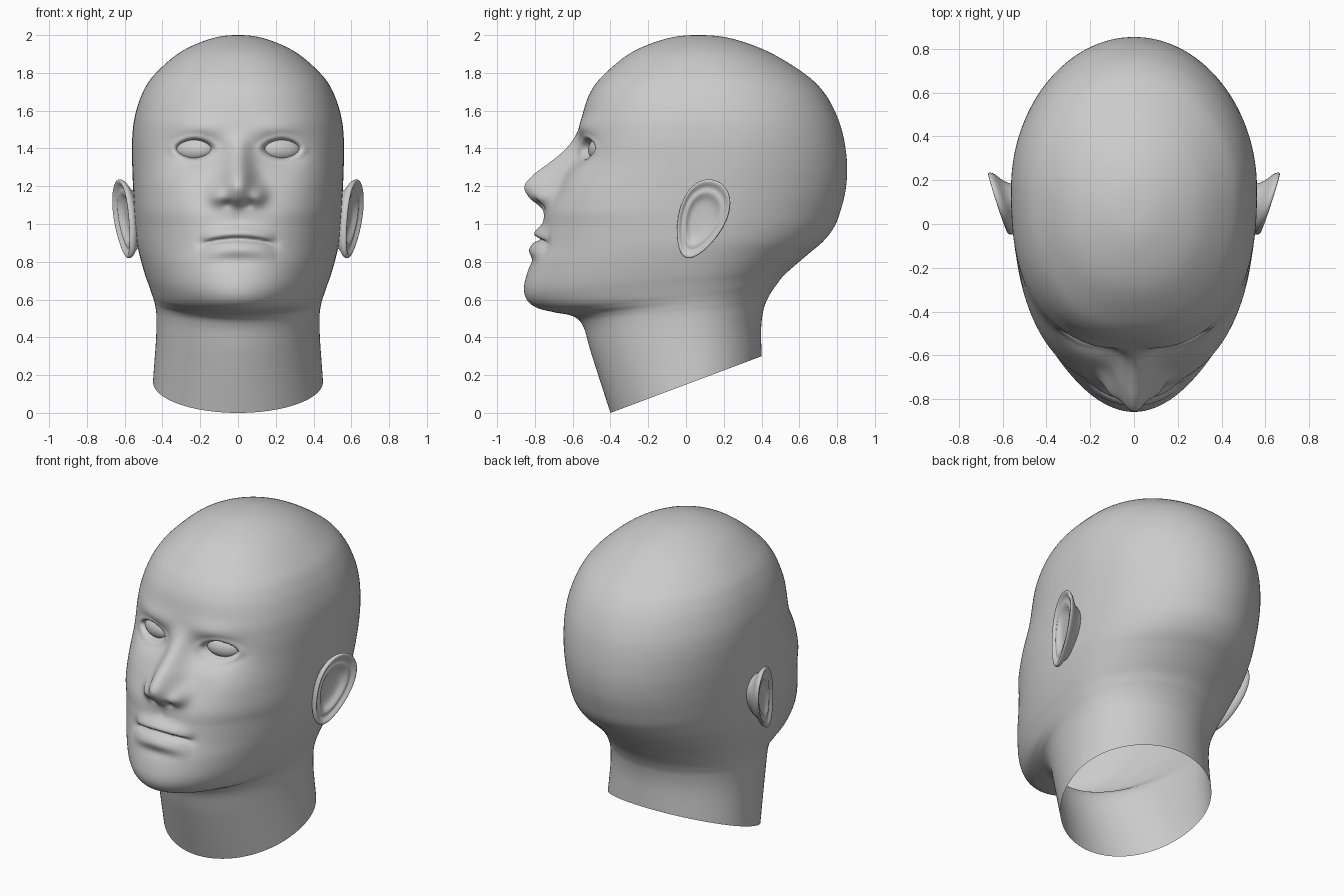
import bpy, bmesh, math
from math import sin, cos, pi, exp, radians, sqrt
from mathutils import Matrix

if "Cube" in bpy.data.objects:
    bpy.data.objects.remove(bpy.data.objects["Cube"])

AROUND, STEPS = 224, 12


def spline(a, b, c, d, t):
    return 0.5 * (2*b + (c - a)*t + (2*a - 5*b + 4*c - d)*t*t + (3*b - a - 3*c + d)*t**3)


def bump(x, z, cx, cz, sx, sz):
    return exp(-((x - cx) / sx)**2 - ((z - cz) / sz)**2)


def smooth(e0, e1, v):
    t = min(1, max(0, (v - e0) / (e1 - e0)))
    return t * t * (3 - 2 * t)


def finish(bm, name):
    """Shade smooth and add to the scene."""
    for f in bm.faces:
        f.smooth = True
    mesh = bpy.data.meshes.new(name)
    bm.to_mesh(mesh)
    bm.free()
    obj = bpy.data.objects.new(name, mesh)
    bpy.context.collection.objects.link(obj)
    return obj


def skin(name, rings, flip=False):
    """Skin a list of closed rings of points."""
    bm = bmesh.new()
    loops = [[bm.verts.new(p) for p in r] for r in rings]
    n = len(rings[0])
    for a, b in zip(loops, loops[1:]):
        for i in range(n):
            j = (i + 1) % n
            quad = (a[i], a[j], b[j], b[i])
            bm.faces.new(quad[::-1] if flip else quad)
    bmesh.ops.remove_doubles(bm, verts=bm.verts, dist=1e-5)
    bmesh.ops.recalc_face_normals(bm, faces=bm.faces)
    return finish(bm, name)


# Head sections: front y, front z, back y, back z, half width, front squareness
SECTIONS = [
    (-.40, 0, .40, .30, .45, 2.0),
    (-.50, .31, .398, .45, .434, 2.0),
    (-.545, .46, .41, .545, .432, 2.0),
    (-.60, .512, .43, .60, .438, 1.95),
    (-.70, .533, .455, .645, .447, 1.92),
    (-.79, .557, .48, .68, .458, 1.9),
    (-.843, .60, .515, .725, .473, 1.9),
    (-.857, .67, .57, .775, .493, 1.95),
    (-.828, .78, .652, .845, .517, 2.05),
    (-.788, .88, .728, .91, .534, 2.15),
    (-.762, .98, .785, .985, .543, 2.25),
    (-.742, 1.07, .818, 1.07, .55, 2.35),
    (-.69, 1.18, .845, 1.18, .555, 2.4),
    (-.62, 1.32, .853, 1.31, .56, 2.45),
    (-.573, 1.46, .836, 1.45, .56, 2.5),
    (-.55, 1.57, .80, 1.57, .546, 2.45),
    (-.51, 1.69, .735, 1.69, .507, 2.35),
    (-.435, 1.79, .635, 1.79, .443, 2.25),
    (-.285, 1.91, .44, 1.91, .305, 2.1),
    (-.10, 1.982, .24, 1.982, .14, 2.0),
    (.065, 2.0, .065, 2.0, 0, 2.0),
]

# Nose height and half width every 0.06 from z = 1.02
NOSE_H = [0, .025, .12, .175, .16, .11, .06, .025, .005, 0]
NOSE_W = [.09, .09, .09, .085, .078, .068, .06, .06, .07, .08]


def nose(x, z):
    k = (z - 1.02) / .06
    if not 0 <= k < 9:
        return 0
    i, t = int(k), k - int(k)

    def at(tab):
        return spline(tab[max(i-1, 0)], tab[i], tab[i+1], tab[min(i+2, 9)], t)
    return max(0, at(NOSE_H)) * exp(-(x / at(NOSE_W))**2.2)


def face_relief(x, z):
    """Forward displacement of the face at (x, z), symmetric in x."""
    x = abs(x)
    h = nose(x, z)
    h += .05 * bump(x, z, .108, 1.15, .045, .05)       # nostril wings
    h -= .018 * bump(x, z, .055, 1.105, .026, .022)    # nostrils
    h += .014 * bump(x, z, .20, 1.51, .14, .05)        # brow
    h -= .075 * bump(x, z, .21, 1.385, .12, .07)       # eye socket
    h += .012 * bump(x, z, .36, 1.2, .12, .1)          # cheekbone
    # eyelids
    d = (abs((x - .232) / .1)**1.7 + abs((z - 1.398) / .053)**1.7)**(1 / 1.7)
    h += .01 * exp(-((d - 1.2) / .2)**2)
    h -= .045 * (1 - smooth(.75, 1.05, d))
    # lips
    taper = max(0, 1 - (x / .2)**2)
    seam = .92 - .7 * x * x
    h += .037 * taper * exp(-((z - seam + .05) / .045)**2)
    h += .034 * taper * exp(-((z - seam - .034) / .036)**2)
    h -= .03 * (1 - smooth(.14, .2, x)) * exp(-((z - seam) / .013)**2)
    h -= .012 * bump(x, z, .19, .895, .03, .03)        # mouth corners
    h -= .008 * bump(x, z, 0, .805, .14, .03)          # fold above chin
    h -= .006 * bump(x, z, 0, 1.03, .025, .04)         # philtrum
    return h


def head_rings():
    first = tuple(2*a - b for a, b in zip(SECTIONS[0], SECTIONS[1]))
    over = (.24, 1.982, -.10, 1.982, -.14, 2.0)
    rows = [first] + SECTIONS + [over]
    rings = []
    for k in range(1, len(rows) - 2):
        last = k == len(rows) - 3
        for s in range(STEPS + (1 if last else 0)):
            yf, zf, yb, zb, w, nf = [spline(*c, s / STEPS) for c in
                                     zip(rows[k-1], rows[k], rows[k+1], rows[k+2])]
            length = max(yb - yf, 1e-6)
            mid = (yf + yb) / 2
            ym = (mid + sqrt(mid * mid + (.1 * length)**2)) / 2   # widest point
            ring = []
            for i in range(AROUND):
                p = 2 * pi * i / AROUND
                a = p - .35 * sin(p)           # denser columns on the face
                front = cos(a) > 0
                n = nf if front else 2.0
                r = (abs(cos(a))**n + abs(sin(a))**n)**(-1 / n)
                x = w * r * sin(a)
                y = ym - (ym - yf if front else yb - ym) * r * cos(a)
                z = zf + (zb - zf) * (y - yf) / length
                if front and .6 < z < 1.75:
                    y -= face_relief(x, z) * smooth(-.1, -.3, y)
                ring.append((x, y, z))
            rings.append(ring)
    return rings


skin("head", head_rings())

# Ear cross-section from hollow to rim and round behind: radius, outward height
EAR = [(0, .002), (.3, .002), (.5, .006), (.62, .027), (.7, .03), (.78, .022),
       (.86, .034), (.93, .043), (.98, .041), (1, .03), (.96, .012), (.82, -.004),
       (.68, -.03), (.58, -.1)]


def ear(name, side):
    tilt = radians(22)
    rings = []
    for rho, h in EAR:
        ring = []
        for i in range(48):
            a = 2 * pi * i / 48
            u = .125 * rho * cos(a) * (1 + .25 * sin(a))
            v = .222 * rho * sin(a)
            ring.append((side * (.574 + .28 * u + .15 * v + h),
                         .08 + u * cos(tilt) + v * sin(tilt),
                         1.025 - u * sin(tilt) + v * cos(tilt)))
        rings.append(ring)
    obj = skin(name, rings, flip=side > 0)
    mod = obj.modifiers.new("smooth", 'SUBSURF')
    mod.levels = mod.render_levels = 1


def eye(name, side):
    bm = bmesh.new()
    bmesh.ops.create_uvsphere(bm, u_segments=32, v_segments=20, radius=1)
    place = (Matrix.Translation((side * .232, -.46, 1.398))
             @ Matrix.Rotation(side * radians(18), 4, 'Z')
             @ Matrix.Rotation(radians(-17), 4, 'X')
             @ Matrix.Diagonal((.106, .05, .062, 1)))
    bmesh.ops.transform(bm, matrix=place, verts=bm.verts)
    finish(bm, name)


for label, side in (("left", 1), ("right", -1)):
    ear("ear_" + label, side)
    eye("eye_" + label, side)
